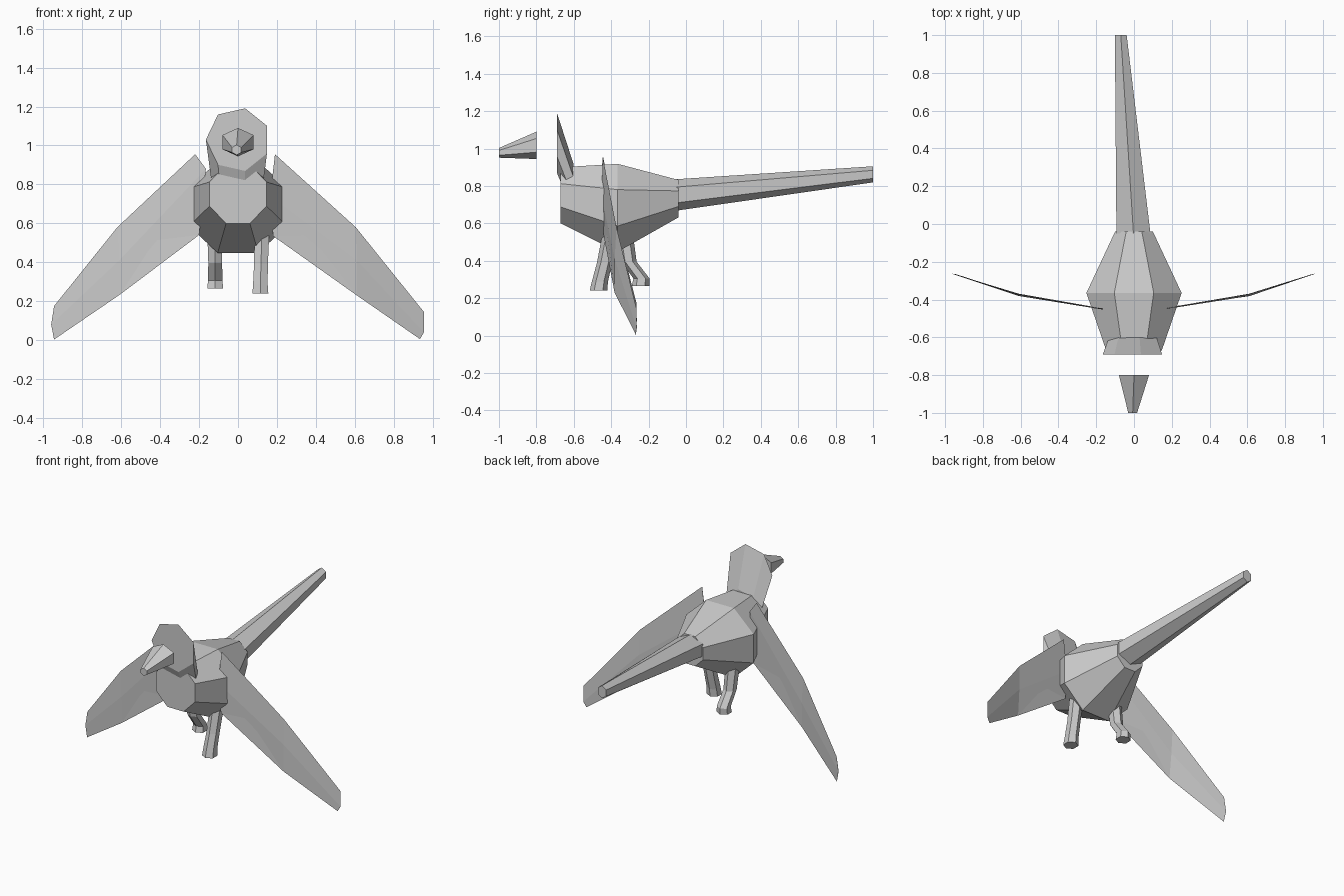
import bpy, bmesh
from math import sin, cos, pi, radians
from mathutils import Vector

cube = bpy.data.objects.get("Cube")
if cube:
    bpy.data.objects.remove(cube, do_unlink=True)

grey = bpy.data.materials.new("plain_grey")
grey.use_nodes = True
GREY = (0.6, 0.6, 0.6, 1)
grey.diffuse_color = GREY
grey.node_tree.nodes["Principled BSDF"].inputs["Base Color"].default_value = GREY


def ring(centre, ra, rb, sides, start, axis="y"):
    """Polygon ring facing along y (in xz) or along z (in xy)."""
    pts = []
    for i in range(sides):
        a = radians(start) + 2 * pi * i / sides
        u, v = ra * cos(a), rb * sin(a)
        pts.append(Vector(centre) + Vector((u, 0, v) if axis == "y" else (u, v, 0)))
    return pts


def loft(name, rings):
    """Skin consecutive rings and cap both ends."""
    bm = bmesh.new()
    loops = [[bm.verts.new(p) for p in r] for r in rings]
    for a, b in zip(loops, loops[1:]):
        for i in range(len(a)):
            j = (i + 1) % len(a)
            bm.faces.new((a[i], a[j], b[j], b[i]))
    bm.faces.new(loops[0][::-1])
    bm.faces.new(loops[-1])
    bmesh.ops.recalc_face_normals(bm, faces=bm.faces)
    mesh = bpy.data.meshes.new(name)
    bm.to_mesh(mesh)
    bm.free()
    mesh.materials.append(grey)
    obj = bpy.data.objects.new(name, mesh)
    bpy.context.collection.objects.link(obj)
    return obj


# Body: octagonal barrel, (y, z, half width, half height)
k = 1 / cos(pi / 8)
loft("body", [ring((0, y, z), w * k, h * k, 8, 22.5) for y, z, w, h in (
    (-0.67, 0.75, 0.147, 0.15), (-0.365, 0.683, 0.252, 0.235), (-0.04, 0.732, 0.1, 0.1))])

# Head: seven sided slab narrowing into the neck
loft("head", [ring((0, -0.69, 1.03), 0.165, 0.165, 7, 180),
              ring((0, -0.602, 0.79), 0.133, 0.133, 7, 180)])

# Beak: hexagonal taper in front of the head
loft("beak", [ring((0, -0.8, 1.017), 0.092, 0.073, 6, 90),
              ring((-0.007, -1, 0.977), 0.027, 0.026, 6, 90)])

# Tail: long hexagonal taper
loft("tail", [ring((-0.003, -0.05, 0.752), 0.104, 0.084, 6, 90),
              ring((-0.07, 1, 0.862), 0.036, 0.043, 6, 90)])

# Legs: hexagonal tubes, path as (x, y, z)
LEGS = {
    "left_leg": ((0.115, -0.468, 0.24), (0.115, -0.46, 0.29),
                 (0.118, -0.435, 0.39), (0.123, -0.4, 0.56)),
    "right_leg": ((-0.117, -0.243, 0.265), (-0.117, -0.238, 0.305),
                  (-0.117, -0.305, 0.395), (-0.12, -0.33, 0.56)),
}
for name, path in LEGS.items():
    radii = (0.047, 0.043, 0.041, 0.044)
    loft(name, [ring(p, r, r, 6, 90, "z") for p, r in zip(path, radii)])


# Wings: thin lens sections of leading, middle and trailing points
def wing(name, sections):
    rings = []
    for lead, mid, trail, thick in sections:
        lead, mid, trail = map(Vector, (lead, mid, trail))
        off = Vector((0, thick, 0))
        rings.append([lead, mid + off, trail, mid - off])
    loft(name, rings)


wing("left_wing", (
    ((0.19, -0.445, 0.955), (0.165, -0.448, 0.74), (0.18, -0.44, 0.535), 0.003),
    ((0.605, -0.372, 0.58), (0.61, -0.375, 0.41), (0.61, -0.382, 0.23), 0.006),
    ((0.955, -0.265, 0.145), (0.955, -0.264, 0.04), (0.935, -0.268, 0.005), 0.001)))
wing("right_wing", (
    ((-0.22, -0.443, 0.955), (-0.165, -0.45, 0.88), (-0.2, -0.44, 0.54), 0.003),
    ((-0.62, -0.37, 0.58), (-0.61, -0.375, 0.41), (-0.605, -0.382, 0.235), 0.006),
    ((-0.945, -0.265, 0.175), (-0.96, -0.264, 0.08), (-0.945, -0.268, 0.003), 0.001)))
